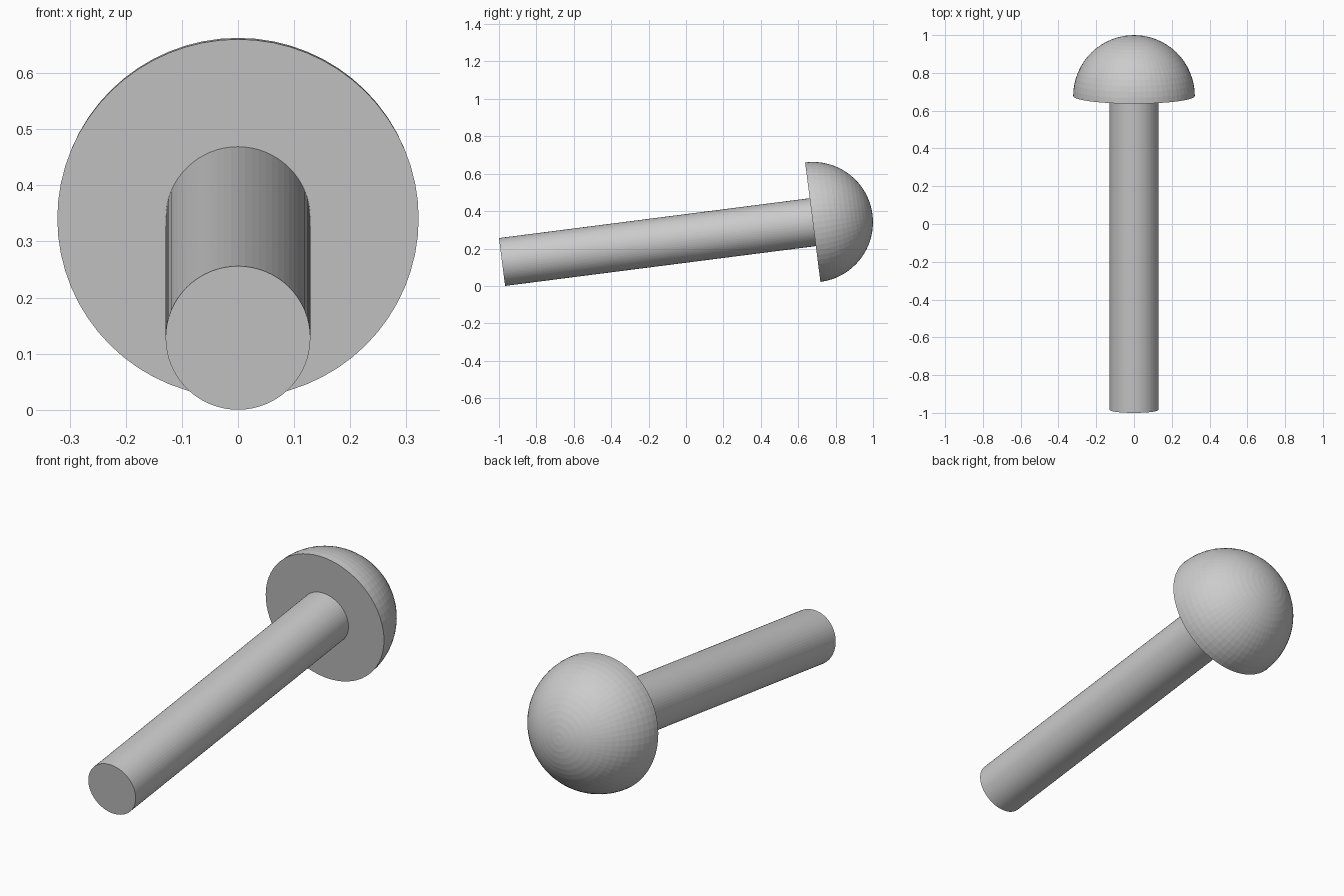
import bpy, bmesh, math
from mathutils import Matrix, Vector

if "Cube" in bpy.data.objects:
    bpy.data.objects.remove(bpy.data.objects["Cube"])

SEGMENTS = 64
SHANK_R, HEAD_R, LENGTH = 0.129, 0.322, 1.675
TILT = math.radians(7.3)
DOME_STEPS = 16

# Half profile (radius, height): shank end, shank, flat underside, domed head
profile = [(0, 0), (SHANK_R, 0), (SHANK_R, LENGTH)]
for i in range(DOME_STEPS + 1):
    a = math.pi / 2 * i / DOME_STEPS
    profile.append((HEAD_R * math.cos(a), LENGTH + HEAD_R * math.sin(a)))

# Revolve the profile into one closed solid
bm = bmesh.new()
verts = [bm.verts.new((r, 0, h)) for r, h in profile]
edges = [bm.edges.new(pair) for pair in zip(verts, verts[1:])]
bmesh.ops.spin(bm, geom=verts + edges, cent=(0, 0, 0), axis=(0, 0, 1),
               angle=2 * math.pi, steps=SEGMENTS, use_duplicate=False)
bmesh.ops.remove_doubles(bm, verts=bm.verts, dist=1e-4)
bmesh.ops.recalc_face_normals(bm, faces=bm.faces)

# Lay it along +y, head raised, resting on the lower edge of the shank
place = Matrix.Translation(Vector((0, -1 + SHANK_R * math.sin(TILT),
                                   SHANK_R * math.cos(TILT))))
bm.transform(place @ Matrix.Rotation(TILT - math.pi / 2, 4, 'X'))

mesh = bpy.data.meshes.new("round_head_rivet")
bm.to_mesh(mesh)
bm.free()
rivet = bpy.data.objects.new("round_head_rivet", mesh)
bpy.context.collection.objects.link(rivet)
